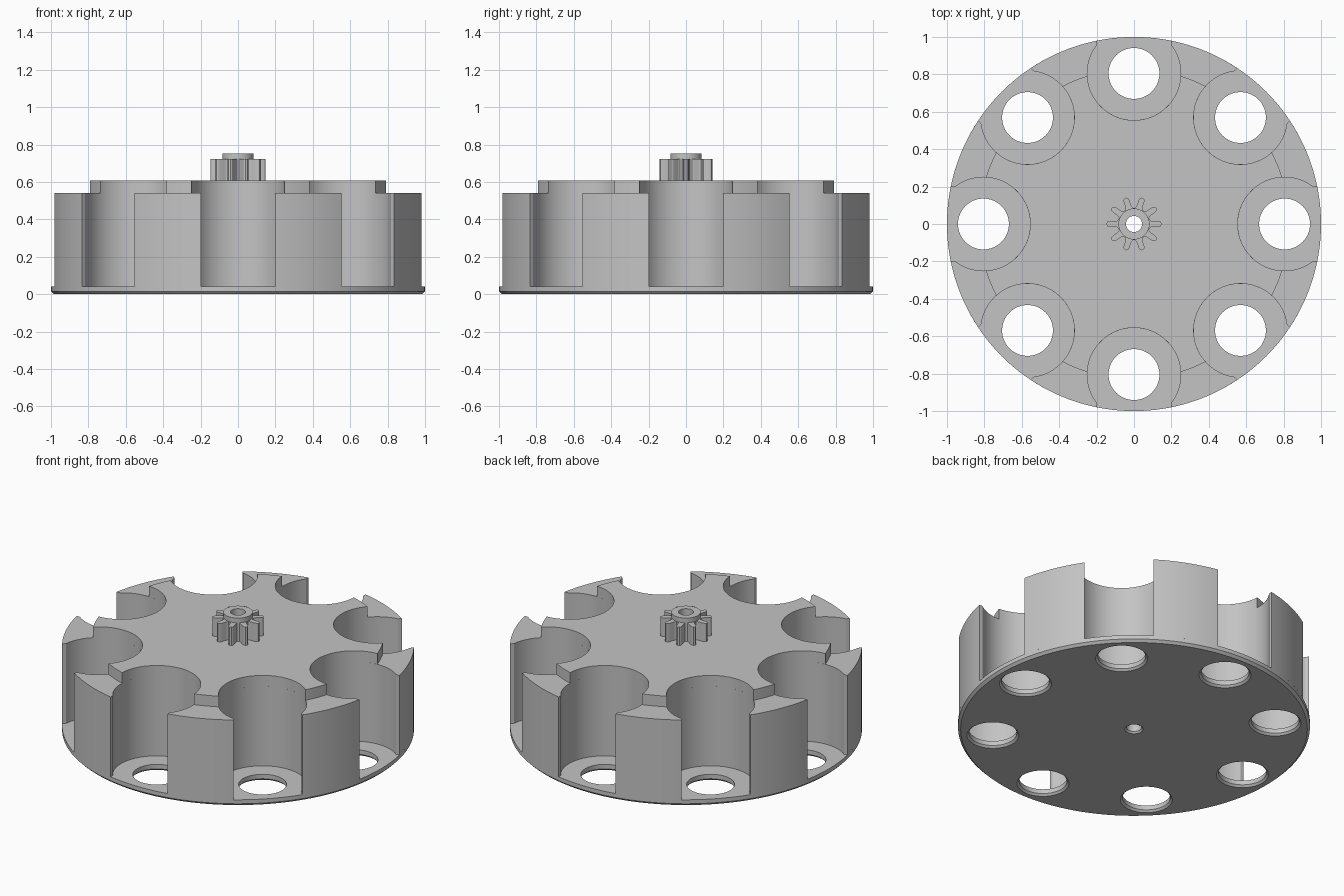
import bpy, bmesh
from math import sin, cos, pi, atan2, sqrt, radians
from mathutils import Vector

cube = bpy.data.objects.get("Cube")
if cube:
    bpy.data.objects.remove(cube, do_unlink=True)

grey = bpy.data.materials.new("plain grey")
grey.use_nodes = True
colour = (0.55, 0.55, 0.55, 1)
grey.diffuse_color = colour
grey.node_tree.nodes["Principled BSDF"].inputs["Base Color"].default_value = colour

COUNT = 8          # pockets around the rim
PITCH = 0.805      # distance of pocket centres from the axis
POCKET = 0.25
SLOT = 0.198       # half width of the pocket mouth
BORE = 0.043
STEP = 2 * pi / COUNT


def circle(r, cx=0, cy=0, n=64):
    return [(cx + r * cos(2 * pi * i / n), cy + r * sin(2 * pi * i / n)) for i in range(n)]


def turn(points, a):
    return [(u * cos(a) - v * sin(a), u * sin(a) + v * cos(a)) for u, v in points]


def slab(name, contours):
    """Each contour is a list of (z, loop) rings; first and last rings are capped."""
    bm = bmesh.new()
    caps = ([], [])
    for rings in contours:
        rows = [[bm.verts.new((x, y, z)) for x, y in loop] for z, loop in rings]
        n = len(rows[0])
        for low, high in zip(rows, rows[1:]):
            for i in range(n):
                j = (i + 1) % n
                bm.faces.new((low[i], low[j], high[j], high[i]))
        for cap, row in zip(caps, (rows[0], rows[-1])):
            cap.extend(bm.edges.get((row[i], row[(i + 1) % n])) for i in range(n))
    for cap, side in zip(caps, (-1, 1)):
        bmesh.ops.triangle_fill(bm, edges=cap, use_beauty=True, normal=Vector((0, 0, side)))
    bmesh.ops.recalc_face_normals(bm, faces=bm.faces)
    mesh = bpy.data.meshes.new(name)
    bm.to_mesh(mesh)
    bm.free()
    mesh.materials.append(grey)
    obj = bpy.data.objects.new(name, mesh)
    bpy.context.collection.objects.link(obj)
    bpy.ops.object.select_all(action='DESELECT')
    obj.select_set(True)
    bpy.context.view_layer.objects.active = obj
    bpy.ops.object.shade_smooth_by_angle(angle=radians(28))
    return obj


def prism(name, loop, z0, z1):
    bore = circle(BORE, n=32)
    return slab(name, [[(z0, loop), (z1, loop)], [(z0, bore), (z1, bore)]])


def scalloped(radius, mouth, start):
    """Round outline bitten by the pockets; start is the angle where each bite begins."""
    n = 48
    sweep = 2 * (pi - start)
    bite = [(PITCH + POCKET * cos(-start - sweep * i / n), POCKET * sin(-start - sweep * i / n))
            for i in range(n + 1)]
    if mouth:
        edge = sqrt(radius ** 2 - mouth ** 2)
        bite = [(edge, -mouth)] + bite + [(edge, mouth)]
    corner = atan2(bite[-1][1], bite[-1][0])
    span = STEP - 2 * corner
    rim = [(radius * cos(corner + span * i / 12), radius * sin(corner + span * i / 12))
           for i in range(1, 12)]
    return [p for k in range(COUNT) for p in turn(bite + rim, k * STEP)]


# Base plate with bevelled rim, pocket holes and central bore
def hole(r, bevel, cx=0, cy=0):
    wide, tight = circle(r + bevel, cx, cy), circle(r, cx, cy)
    return [(0, wide), (bevel, tight), (0.04, tight)]


rim = [(0, circle(0.985, n=160)), (0.015, circle(1, n=160)), (0.04, circle(1, n=160))]
holes = [hole(0.136, 0.012, PITCH * cos(k * STEP), PITCH * sin(k * STEP)) for k in range(COUNT)]
slab("base_plate", [rim, hole(BORE, 0.01)] + holes)

# Scalloped drum and the raised plateau on it
mouth_angle = atan2(SLOT, sqrt(POCKET ** 2 - SLOT ** 2))
prism("drum_body", scalloped(1.0, SLOT, mouth_angle), 0.04, 0.54)

R = 0.83
u = (R ** 2 - POCKET ** 2 + PITCH ** 2) / (2 * PITCH)
prism("raised_plateau", scalloped(R, 0, atan2(sqrt(R ** 2 - u ** 2), u - PITCH)), 0.54, 0.607)

# Ten-tooth pinion
half = [(14, 0.087), (11, 0.092), (9, 0.103), (7, 0.13), (5, 0.141), (2.5, 0.146)]
tooth = [(-a, r) for a, r in half] + [(a, r) for a, r in reversed(half)]
gear = [(r * cos(radians(a + 36 * k)), r * sin(radians(a + 36 * k)))
        for k in range(10) for a, r in tooth]
prism("pinion_gear", gear, 0.607, 0.722)
prism("pinion_collar", circle(0.083), 0.722, 0.752)
